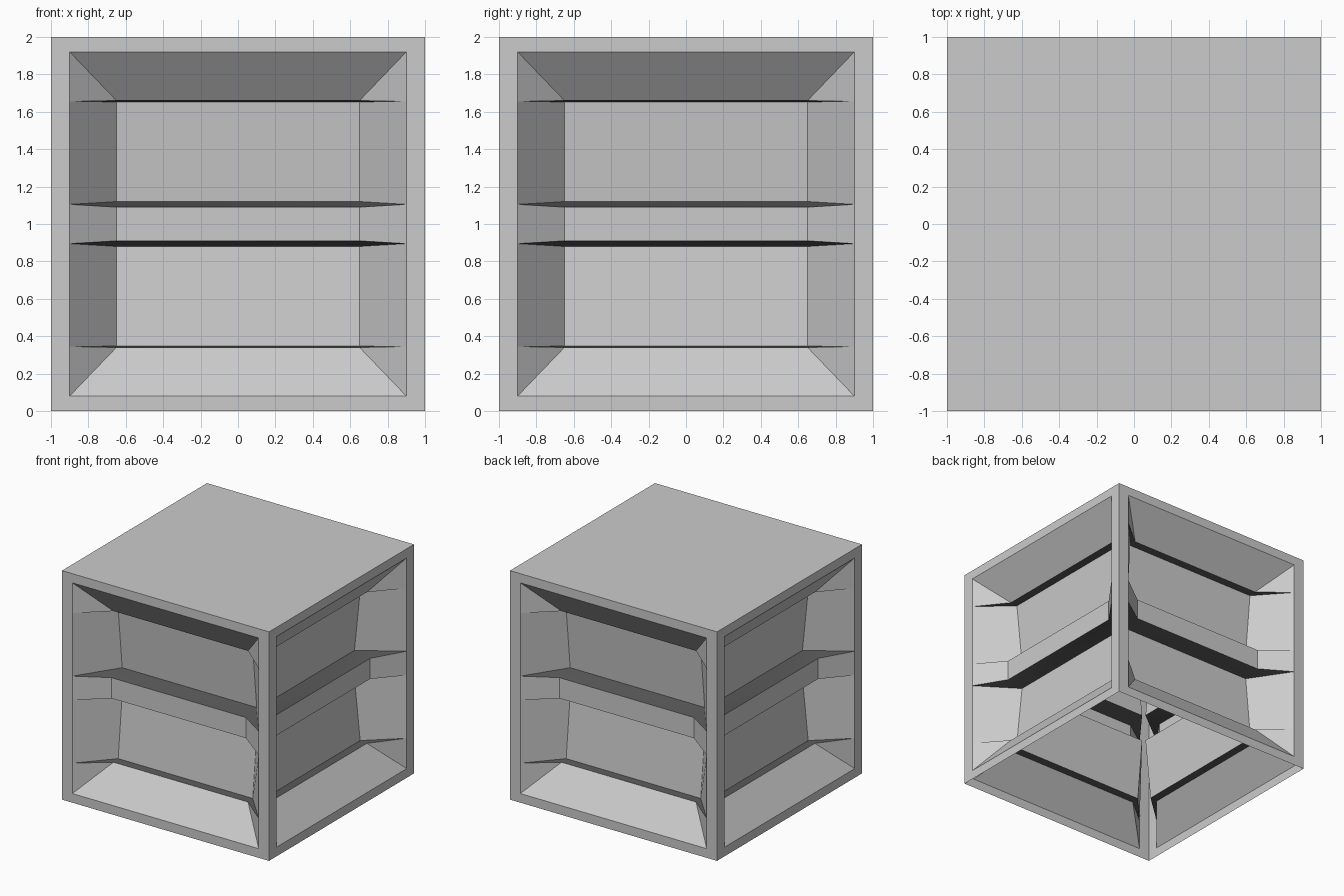
import bpy
import bmesh
import math
from mathutils import Matrix, Vector

old = bpy.data.objects.get("Cube")
if old:
    bpy.data.objects.remove(old, do_unlink=True)


def make_material(name, value):
    mat = bpy.data.materials.new(name)
    mat.use_nodes = True
    colour = (value, value, value, 1)
    mat.diffuse_color = colour
    mat.node_tree.nodes["Principled BSDF"].inputs["Base Color"].default_value = colour
    return mat


GREY = make_material("light grey", 0.6)
DARK = make_material("dark grey", 0.1)

RIM_X, RIM_LOW, INNER_X = 0.9, 0.08, 0.65

# Recess profile as (depth, height), lower half mirrored about z = 1
half = [(0.21, 0.34), (0.275, 0.347), (0.33, 0.88), (0.18, 0.91)]
profile = half + [(d, 2 - z) for d, z in reversed(half)]
# Heights where the side cheeks meet the rim; each ledge tapers to a point there
half_tips = [0.345, 0.345, 0.895, 0.895]
tips = half_tips + [2 - z for z in reversed(half_tips)]


class Builder:
    """Collects faces that share corners and turns them into an object."""

    def __init__(self, turn):
        self.bm = bmesh.new()
        self.turn = Matrix.Rotation(turn, 3, "Z")
        self.verts = {}

    def face(self, points, dark=False):
        corners = []
        for x, depth, z in points:
            key = (round(x, 4), round(depth, 4), round(z, 4))
            if key not in self.verts:
                self.verts[key] = self.bm.verts.new(self.turn @ Vector((x, depth - 1, z)))
            if self.verts[key] not in corners:
                corners.append(self.verts[key])
        self.bm.faces.new(corners).material_index = int(dark)

    def mirrored(self, points, dark=False):
        self.face(points, dark)
        self.face([(-x, d, z) for x, d, z in reversed(points)], dark)

    def finish(self, name):
        mesh = bpy.data.meshes.new(name)
        self.bm.to_mesh(mesh)
        self.bm.free()
        mesh.materials.append(GREY)
        mesh.materials.append(DARK)
        obj = bpy.data.objects.new(name, mesh)
        bpy.context.collection.objects.link(obj)
        return obj


def make_rim(name, turn):
    b = Builder(turn)
    hi = 2 - RIM_LOW
    b.mirrored([(RIM_X, 0, RIM_LOW), (1, 0, 0), (1, 0, 2), (RIM_X, 0, hi)])
    for outer, inner in ((0, RIM_LOW), (2, hi)):
        quad = [(-1, 0, outer), (1, 0, outer), (RIM_X, 0, inner), (-RIM_X, 0, inner)]
        b.face(quad if outer == 0 else quad[::-1])
    return b.finish(name)


def make_recess(name, turn):
    b = Builder(turn)
    inner = [(INNER_X, d, z) for d, z in profile]
    rim = [(RIM_X, 0, z) for z in tips]
    low, high = (RIM_X, 0, RIM_LOW), (RIM_X, 0, 2 - RIM_LOW)

    def strip(a, c, dark=False):
        b.face([(-a[0], *a[1:]), a, c, (-c[0], *c[1:])], dark)

    # Sloping sill and ceiling, with the cheek corners beside them
    strip(low, inner[0])
    strip(inner[-1], high)
    b.mirrored([low, rim[0], inner[0]])
    b.mirrored([inner[-1], rim[-1], high])
    # Panels and dark ledges, continued across the cheeks
    for i in range(len(inner) - 1):
        dark = i % 2 == 0 and i not in (3,)
        strip(inner[i], inner[i + 1], dark)
        b.mirrored([inner[i], rim[i], rim[i + 1], inner[i + 1]], dark)
    return b.finish(name)


parts = []
for i, side in enumerate(("front", "left", "back", "right")):
    parts.append(make_rim(side + "_rim", i * math.pi / 2))
    parts.append(make_recess(side + "_recess", i * math.pi / 2))

# Flat lid; the underside stays open
lid = Builder(0)
lid.face([(-1, 0, 2), (1, 0, 2), (1, 2, 2), (-1, 2, 2)])
parts.append(lid.finish("lid"))

bpy.ops.object.select_all(action="DESELECT")
for obj in parts:
    obj.select_set(True)
bpy.context.view_layer.objects.active = parts[0]
bpy.ops.object.shade_smooth_by_angle(angle=math.radians(30))
